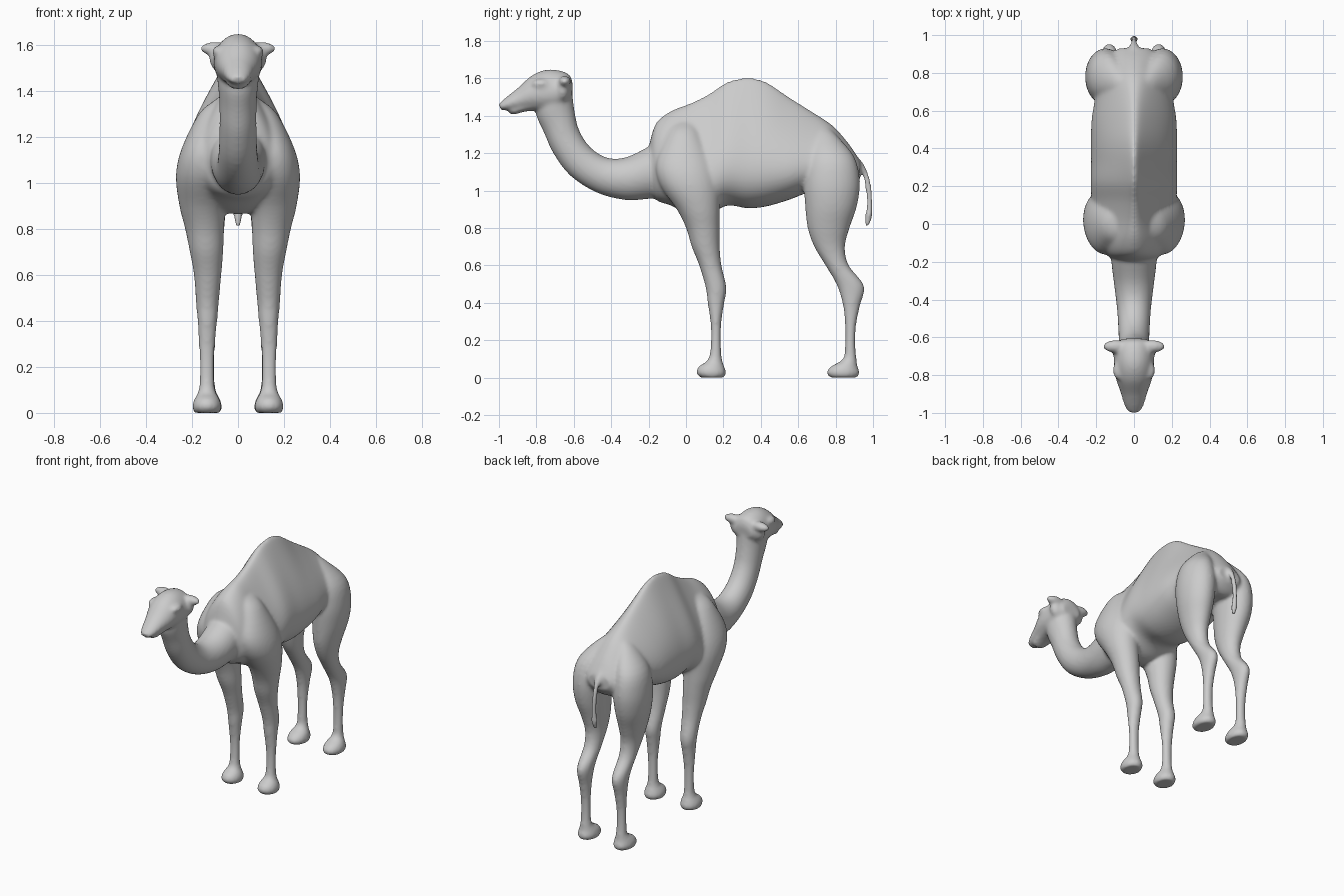
import bpy, bmesh
from math import sin, cos, pi
from mathutils import Vector

parts = []


def finish(name, bm):
    bmesh.ops.recalc_face_normals(bm, faces=bm.faces)
    mesh = bpy.data.meshes.new(name)
    bm.to_mesh(mesh)
    bm.free()
    obj = bpy.data.objects.new(name, mesh)
    bpy.context.collection.objects.link(obj)
    parts.append(obj)


def spline(rows, steps=4):
    """Catmull-Rom interpolation of whole rows of numbers."""
    out = []
    for i in range(len(rows) - 1):
        p0, p1 = rows[max(i - 1, 0)], rows[i]
        p2, p3 = rows[i + 1], rows[min(i + 2, len(rows) - 1)]
        for j in range(steps):
            t = j / steps
            out.append([0.5 * (2 * b + (c - a) * t + (2 * a - 5 * b + 4 * c - d) * t * t
                               + (3 * b - a - 3 * c + d) * t ** 3)
                        for a, b, c, d in zip(p0, p1, p2, p3)])
    return out + [rows[-1]]


def loft(name, rows, side=1, n=32):
    """Rings spanning side-view points (y1,z1)-(y2,z2); half width, x centre, pinch at point 2."""
    bm = bmesh.new()
    rings = []
    for y1, z1, y2, z2, w, cx, k in spline(rows):
        ring = []
        for i in range(n):
            t = 2 * pi * i / n
            s = (1 - cos(t)) / 2
            ring.append(bm.verts.new((side * (cx + w * sin(t) * (1 - k * s)),
                                      y1 + (y2 - y1) * s, z1 + (z2 - z1) * s)))
        rings.append(ring)
    for a, b in zip(rings, rings[1:]):
        for i in range(n):
            j = (i + 1) % n
            bm.faces.new((a[i], a[j], b[j], b[i]))
    bm.faces.new(rings[0])
    bm.faces.new(rings[-1])
    finish(name, bm)


def blob(name, loc, size):
    bm = bmesh.new()
    bmesh.ops.create_uvsphere(bm, u_segments=24, v_segments=16, radius=1)
    for v in bm.verts:
        v.co = Vector(a * b + c for a, b, c in zip(v.co, size, loc))
    finish(name, bm)


# torso with hump: y, bottom z, top z, half width, pinch
torso = [(-.195, 1.03, 1.25, .09, .2), (-.16, .95, 1.36, .18, .4), (-.08, .92, 1.425, .26, .6),
         (.02, .87, 1.465, .30, .72), (.12, .87, 1.515, .32, .78), (.22, .92, 1.58, .33, .81),
         (.33, .905, 1.603, .33, .83), (.43, .915, 1.58, .33, .82), (.55, .95, 1.5, .32, .78),
         (.66, .99, 1.43, .29, .72), (.78, 1.0, 1.35, .26, .6), (.87, 1.0, 1.25, .2, .5),
         (.93, 1.06, 1.16, .09, .2)]
loft("torso", [(y, a, y, b, w, 0, k) for y, a, b, w, k in torso], n=64)

# neck, head, jaw and tail: y1, z1, y2, z2, half width
neck = [(-.1, .97, -.12, 1.28, .12), (-.2, .955, -.2, 1.235, .12), (-.33, .95, -.32, 1.178, .105),
        (-.48, .99, -.42, 1.175, .09), (-.62, 1.08, -.51, 1.23, .083), (-.71, 1.2, -.57, 1.32, .08),
        (-.76, 1.31, -.595, 1.42, .082), (-.8, 1.4, -.605, 1.5, .09), (-.8, 1.47, -.615, 1.57, .095)]
head = [(-.61, 1.5, -.605, 1.57, .07), (-.66, 1.44, -.63, 1.625, .11), (-.74, 1.42, -.73, 1.648, .115),
        (-.82, 1.428, -.82, 1.618, .103), (-.89, 1.432, -.9, 1.548, .076),
        (-.95, 1.43, -.96, 1.5, .058), (-.99, 1.43, -1.003, 1.462, .035)]
jaw = [(-.78, 1.43, -.78, 1.5, .08), (-.86, 1.422, -.86, 1.47, .06),
       (-.92, 1.406, -.92, 1.45, .045), (-.945, 1.412, -.945, 1.435, .028)]
tail = [(.89, 1.08, .9, 1.2, .035), (.94, 1.09, .955, 1.135, .022), (.957, 1.02, .99, 1.035, .016),
        (.966, .93, .999, .93, .016), (.957, .86, .997, .86, .021), (.958, .81, .978, .81, .012)]
for name, rows in (("neck", neck), ("head", head), ("jaw", jaw), ("tail", tail)):
    loft(name, [(*r, 0, .15 if name == "head" else 0) for r in rows])

# legs: z, front y, back y, half width, x centre
front_leg = [(1.36, -.06, .05, .03, .07), (1.3, -.1, .08, .07, .1), (1.15, -.16, .15, .1, .145),
             (1.03, -.14, .18, .115, .155), (.9, -.05, .18, .1, .155), (.8, 0, .18, .085, .145),
             (.7, .03, .18, .073, .137), (.6, .07, .19, .06, .132), (.48, .105, .217, .05, .133),
             (.4, .115, .205, .043, .133), (.3, .13, .19, .036, .135), (.2, .133, .187, .032, .135),
             (.1, .12, .192, .036, .135), (.06, .068, .205, .055, .135), (.025, .055, .215, .065, .135),
             (0, .075, .205, .055, .135)]
hind_leg = [(1.34, .7, .76, .02, .05), (1.29, .68, .81, .05, .085), (1.18, .65, .9, .09, .14),
            (1.05, .63, .93, .108, .15), (.92, .637, .915, .1, .15), (.8, .65, .875, .08, .14),
            (.7, .685, .85, .062, .133), (.6, .745, .87, .052, .13), (.49, .808, .953, .046, .13),
            (.38, .84, .93, .038, .132), (.28, .85, .91, .033, .133), (.18, .85, .906, .032, .133),
            (.1, .84, .912, .036, .133), (.06, .775, .917, .055, .133), (.025, .75, .93, .064, .133),
            (0, .77, .915, .055, .133)]
for side in (-1, 1):
    for name, rows in (("front_leg", front_leg), ("hind_leg", hind_leg)):
        loft(name, [(a, z, b, z, w, cx, 0) for z, a, b, w, cx in rows], side)
    # ears, cheeks and brows
    blob("ear", (side * .1, -.648, 1.583), (.066, .034, .03))
    blob("cheek", (side * .075, -.66, 1.54), (.05, .04, .06))
    blob("brow", (side * .085, -.775, 1.57), (.027, .05, .026))

# fuse the parts into one smooth skin
bpy.ops.object.select_all(action='DESELECT')
for p in parts:
    p.select_set(True)
camel = parts[0]
bpy.context.view_layer.objects.active = camel
bpy.ops.object.join()
camel.name = "camel_body"
remesh = camel.modifiers.new("fuse", 'REMESH')
remesh.mode = 'VOXEL'
remesh.voxel_size = .01
remesh.use_smooth_shade = True
smooth = camel.modifiers.new("soften", 'SMOOTH')
smooth.factor = .5
smooth.iterations = 12
for name in ("fuse", "soften"):
    bpy.ops.object.modifier_apply(modifier=name)
bpy.ops.object.shade_smooth()
